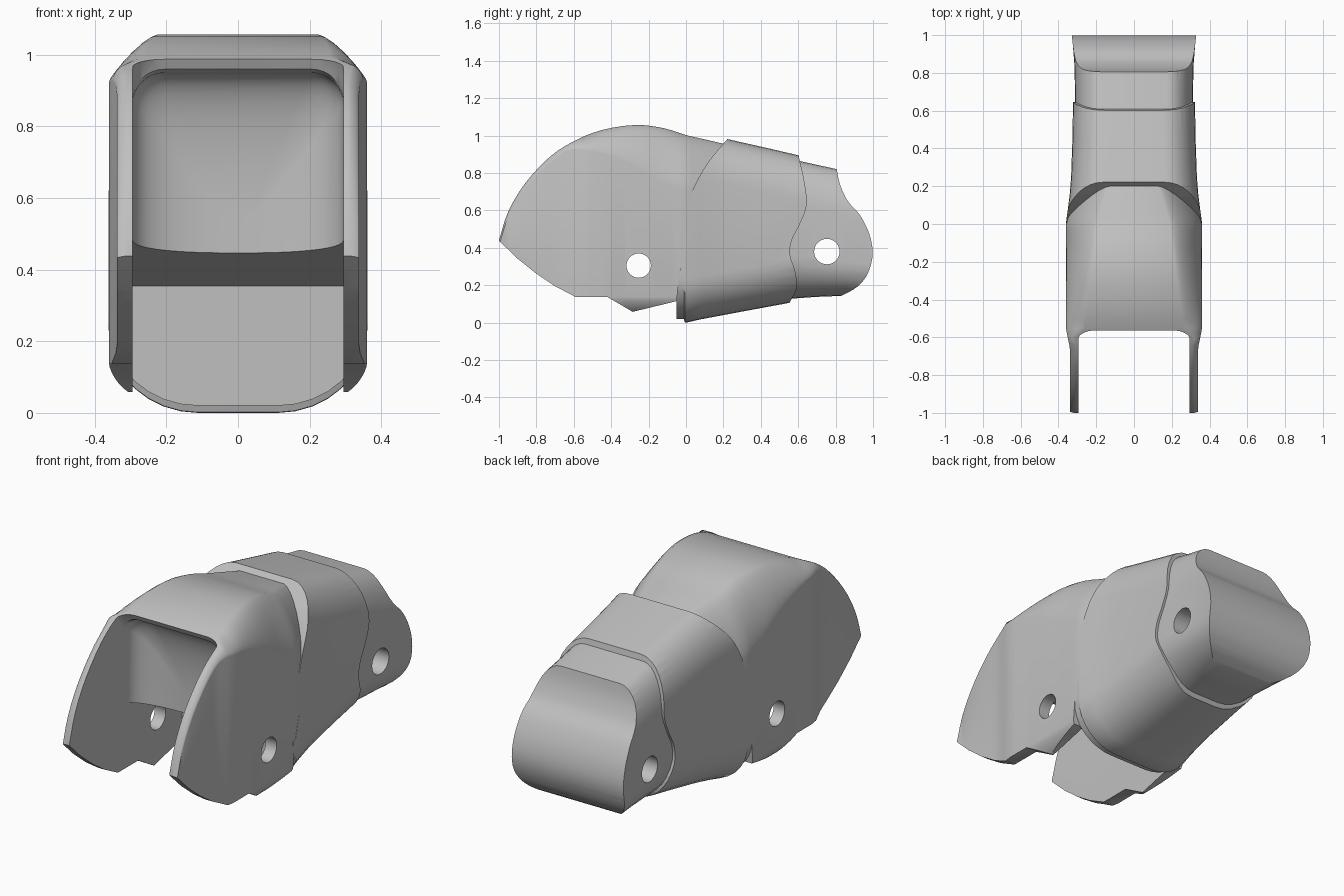
import bpy, bmesh, math
from mathutils import Vector

if "Cube" in bpy.data.objects:
    bpy.data.objects.remove(bpy.data.objects["Cube"])

grey = bpy.data.materials.new("matte_grey")
grey.diffuse_color = (0.53, 0.53, 0.53, 1)
grey.use_nodes = True
grey.node_tree.nodes["Principled BSDF"].inputs["Base Color"].default_value = grey.diffuse_color


def make(name, rings):
    """Solid from a list of equal-length point rings, capped at both ends."""
    bm = bmesh.new()
    vs = [[bm.verts.new(p) for p in r] for r in rings]
    n = len(vs[0])
    for a, b in zip(vs, vs[1:]):
        for i in range(n):
            j = (i + 1) % n
            bm.faces.new((a[i], a[j], b[j], b[i]))
    bm.faces.new(vs[0])
    bm.faces.new(vs[-1])
    bmesh.ops.recalc_face_normals(bm, faces=bm.faces)
    me = bpy.data.meshes.new(name)
    bm.to_mesh(me)
    bm.free()
    me.materials.append(grey)
    ob = bpy.data.objects.new(name, me)
    bpy.context.collection.objects.link(ob)
    return ob


def section(y, w, zb, zt, top, bot, p=2.0, n=8):
    """Rounded cross-section at y; top/bot give corner width and height."""
    pts = []
    for sx, sz, (rx, rz) in ((1, 1, top), (-1, 1, top), (-1, -1, bot), (1, -1, bot)):
        arc = []
        for i in range(n + 1):
            a = math.pi / 2 * i / n
            c = abs(math.cos(a)) ** (2 / p)
            s = abs(math.sin(a)) ** (2 / p)
            z = zt - rz + rz * s if sz > 0 else zb + rz - rz * s
            arc.append(Vector((sx * (w - rx + rx * c), y, z)))
        pts += arc if sx * sz > 0 else arc[::-1]
    return pts


def prism(name, pts, w=0.6):
    return make(name, [[(x, y, z) for y, z in pts] for x in (-w, w)])


def curve(pts, k=4):
    """Catmull-Rom smoothing of an open path."""
    v = [Vector(p) for p in pts]
    v = [2 * v[0] - v[1]] + v + [2 * v[-1] - v[-2]]
    out = []
    for a, b, c, d in zip(v, v[1:], v[2:], v[3:]):
        for i in range(k):
            t = i / k
            out.append(0.5 * (2 * b + (c - a) * t + (2 * a - 5 * b + 4 * c - d) * t * t
                              + (3 * b - a - 3 * c + d) * t ** 3))
    return out + [v[-2]]


def pin_hole(y, z, r):
    ring = [(y + r * math.cos(i * math.tau / 32), z + r * math.sin(i * math.tau / 32))
            for i in range(32)]
    return prism("pin_cutter", ring, 0.8)


def boolean(ob, tool, op):
    m = ob.modifiers.new(op, 'BOOLEAN')
    m.operation, m.object, m.solver = op, tool, 'EXACT'
    bpy.context.view_layer.objects.active = ob
    bpy.ops.object.modifier_apply(modifier=m.name)
    bpy.data.objects.remove(tool)


def clamp(v, lo, hi):
    return max(lo, min(hi, v))


# Front hood: domed shell with chamfered shoulders that becomes two side arms
outline = curve([(-1.0, 0.44), (-0.95, 0.595), (-0.86, 0.745), (-0.73, 0.885), (-0.6, 0.97),
                 (-0.45, 1.03), (-0.27, 1.057), (-0.12, 1.04), (0.0, 1.003), (0.1, 0.98),
                 (0.25, 0.945)], 3)
rings = []
for y, z in outline:
    if y < -0.5:
        w = 0.338 + 0.022 * clamp((y + 0.66) / 0.1, 0, 1)
    else:
        w = 0.36 - 0.3 * max(0, y)
    rx = clamp(0.1 + (y + 0.55) * 0.13, 0.03, 0.17) if y > -0.6 else 0.03
    rz = clamp(0.07 + (y + 0.55) * 0.55, 0.03, 0.3)
    zb = 0.0 if y < -0.45 else 0.052
    rings.append(section(y, w, zb, z, (rx, rz), (0.07, 0.085), 1.5))
hood = make("front_hood", rings)
boolean(hood, prism("hood_side_cutter", [
    (-1.1, 0.53), (-1.0, 0.438), (-0.9, 0.342), (-0.8, 0.262), (-0.7, 0.195), (-0.59, 0.137),
    (-0.42, 0.137), (-0.285, 0.058), (-0.05, 0.115), (-0.035, 0.27), (0.02, 0.42), (0.08, 0.5),
    (0.24, 0.55), (0.24, 1.3), (-1.1, 1.3)]), 'INTERSECT')

# Joint clearance below the tilted ledge
boolean(hood, prism("clearance_cutter", [(-1.2, 0.665), (-0.05, 0.355), (-0.05, -0.2),
                                         (-1.2, -0.2)], 0.295), 'DIFFERENCE')
# Scooped bowl above the ledge
bowl = []
for y, zt in ((-1.2, 1.06), (-0.6, 1.04), (-0.565, 0.99), (-0.55, 0.96), (-0.53, 0.95)):
    bowl.append(section(y, 0.2951, 0.33 - 0.27 * (y + 0.05), zt, (0.09, 0.09), (0.01, 0.01)))
for i in range(1, 15):
    t = math.sin(math.pi / 2 * i / 15)
    y = -0.53 + 0.14 * t
    f = (1 - t ** 2.4) ** (1 / 2.4)
    zb = 0.33 - 0.27 * (y + 0.05)
    bowl.append(section(y, 0.2951 * f, zb, 0.5 + 0.45 * f, (0.09 * f, 0.09 * f),
                        (0.01 * f, 0.01 * f)))
boolean(hood, make("bowl_cutter", bowl), 'DIFFERENCE')
boolean(hood, pin_hole(-0.253, 0.305, 0.065), 'DIFFERENCE')

# Middle sleeve with curved front and back edges and a lip under the front
T, B = (0.17, 0.24), (0.25, 0.23)
sleeve = make("middle_sleeve", [section(*s, T, B) for s in (
    (-0.1, 0.361, 0.02, 1.05), (-0.012, 0.361, 0.02, 1.032), (-0.006, 0.361, 0.002, 1.031),
    (0.0, 0.361, 0.0, 1.03),
    (0.08, 0.35, 0.018, 1.012), (0.16, 0.34, 0.033, 0.995), (0.25, 0.333, 0.05, 0.975),
    (0.45, 0.326, 0.087, 0.93), (0.7, 0.322, 0.133, 0.872))])
front_edge = curve([(0.0, 0.62), (0.05, 0.74), (0.12, 0.86), (0.22, 0.98), (0.27, 1.04)])
back_edge = curve([(0.59, 0.96), (0.605, 0.88), (0.632, 0.76), (0.645, 0.63), (0.61, 0.53),
                   (0.565, 0.44), (0.557, 0.36), (0.585, 0.27), (0.59, 0.18),
                   (0.55, 0.1), (0.535, 0.05)])
boolean(sleeve, prism("sleeve_side_cutter", front_edge + back_edge + [
    (0.53, -0.1), (-0.05, -0.1), (-0.05, 0.27), (-0.03, 0.28), (0.0, 0.4)]), 'INTERSECT')

# Rear knuckle with scooped back and pin hole
knuckle = make("rear_knuckle", [section(*s, (0.14, 0.24), b) for s, b in (
    ((0.45, 0.308, 0.118, 0.898), (0.24, 0.23)), ((0.6, 0.311, 0.131, 0.866), (0.23, 0.22)),
    ((0.7, 0.312, 0.138, 0.844), (0.21, 0.2)), ((0.85, 0.316, 0.144, 0.811), (0.19, 0.18)),
    ((0.95, 0.324, 0.146, 0.79), (0.18, 0.17)), ((1.05, 0.335, 0.148, 0.77), (0.18, 0.17)))])
tail = curve([(0.80, 0.87), (0.806, 0.82), (0.825, 0.735), (0.865, 0.65), (0.93, 0.575),
              (0.98, 0.475), (0.998, 0.37), (0.975, 0.27), (0.92, 0.195), (0.83, 0.143),
              (0.78, 0.12)])
boolean(knuckle, prism("knuckle_side_cutter", tail + [(0.4, 0.05), (0.4, 1.1), (0.78, 1.1)]),
        'INTERSECT')
boolean(knuckle, pin_hole(0.753, 0.38, 0.068), 'DIFFERENCE')

# Smooth curved faces, keep crisp edges
for ob in (hood, sleeve, knuckle):
    bpy.ops.object.select_all(action='DESELECT')
    ob.select_set(True)
    bpy.context.view_layer.objects.active = ob
    bpy.ops.object.shade_smooth_by_angle(angle=math.radians(32))
